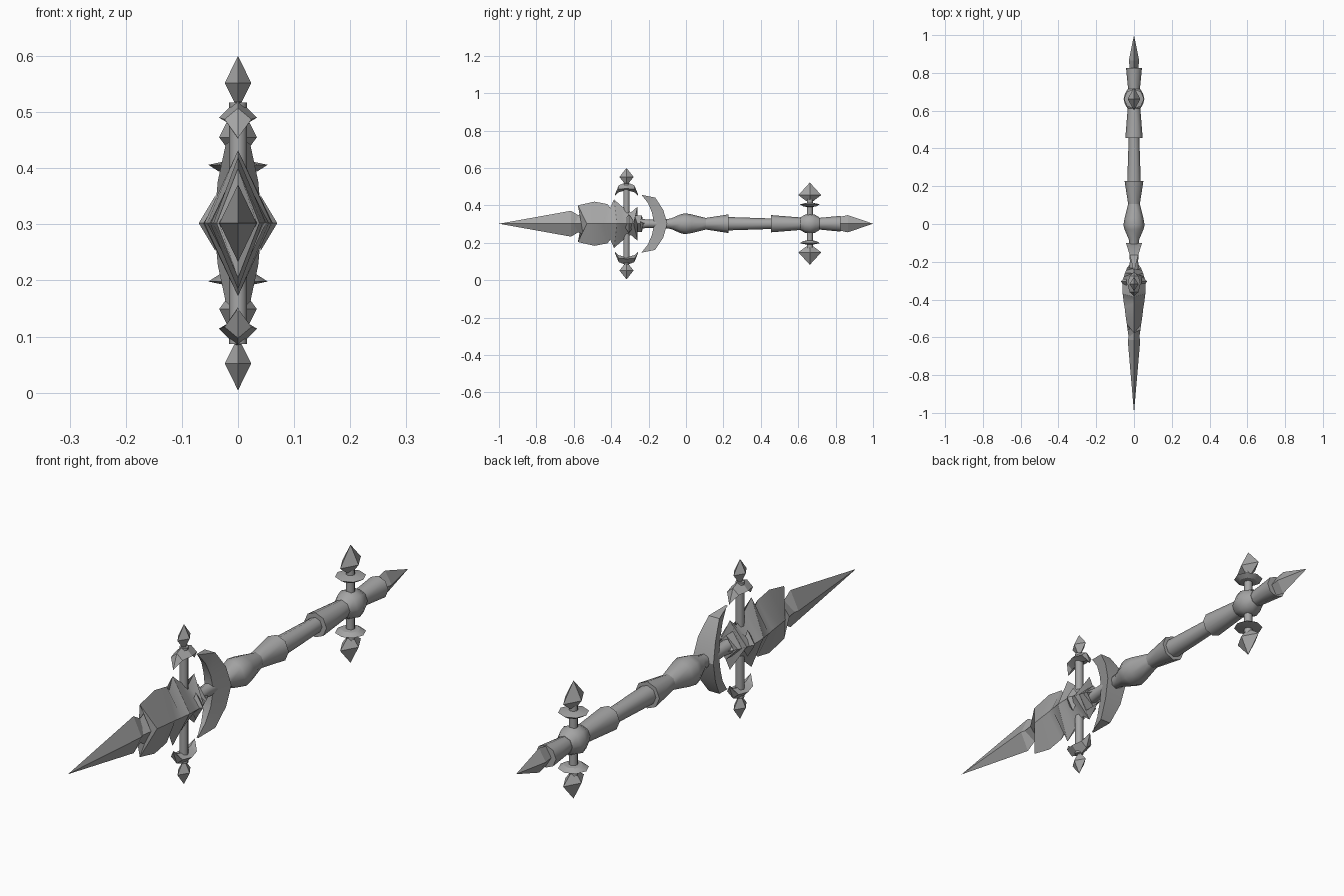
import bpy, bmesh, math
from mathutils import Vector

cube = bpy.data.objects.get("Cube")
if cube:
    bpy.data.objects.remove(cube, do_unlink=True)

MID = 0.302        # height of the shaft axis
FRONT, REAR = -0.318, 0.662   # where the two cross rods sit

metal = bpy.data.materials.new("grey_metal")
metal.use_nodes = True
GREY = (0.38, 0.38, 0.38, 1)
metal.diffuse_color = GREY
metal.node_tree.nodes["Principled BSDF"].inputs["Base Color"].default_value = GREY


def loft(name, rings, smooth=0):
    """Skin a list of equal-sized rings and cap both ends."""
    bm = bmesh.new()
    loops = [[bm.verts.new(p) for p in ring] for ring in rings]
    n = len(loops[0])
    for a, b in zip(loops, loops[1:]):
        for i in range(n):
            j = (i + 1) % n
            bm.faces.new((a[i], a[j], b[j], b[i]))
    bm.faces.new(loops[0])
    bm.faces.new(loops[-1])
    bmesh.ops.remove_doubles(bm, verts=bm.verts, dist=1e-5)
    bmesh.ops.recalc_face_normals(bm, faces=bm.faces)
    mesh = bpy.data.meshes.new(name)
    bm.to_mesh(mesh)
    bm.free()
    obj = bpy.data.objects.new(name, mesh)
    bpy.context.collection.objects.link(obj)
    mesh.materials.append(metal)
    if smooth:
        bpy.ops.object.select_all(action='DESELECT')
        obj.select_set(True)
        bpy.context.view_layer.objects.active = obj
        bpy.ops.object.shade_smooth_by_angle(angle=math.radians(smooth))
    return obj


def along_y(name, profile, sides=8, flat=1, smooth=50):
    """Turned part on the shaft axis; profile is (y, radius)."""
    turns = [math.tau * i / sides for i in range(sides)]
    loft(name, [[Vector((r * flat * math.cos(t), y, MID + r * math.sin(t)))
                 for t in turns] for y, r in profile], smooth)


def along_z(name, y, sign, profile, sides=8, flat=1, smooth=50):
    """Turned part on a cross rod; profile is (distance from axis, radius)."""
    turns = [math.tau * i / sides for i in range(sides)]
    loft(name, [[Vector((r * flat * math.cos(t), y + r * math.sin(t), MID + sign * h))
                 for t in turns] for h, r in profile], smooth)


# Shaft pieces, front to back
along_y("neck", [(-0.28, 0.03), (-0.2, 0.022), (-0.13, 0.025)])
along_y("grip_bulb", [(-0.13, 0.022), (-0.08, 0.028), (-0.03, 0.05), (-0.005, 0.056),
                      (0.03, 0.05), (0.11, 0.03)])
along_y("grip_flare", [(0.1, 0.03), (0.228, 0.05), (0.228, 0.034)])
along_y("shaft", [(0.22, 0.036), (0.46, 0.028)])
along_y("rear_sleeve", [(0.455, 0.028), (0.455, 0.046), (0.63, 0.032)])
along_y("rear_hub", [(0.61, 0.033), (0.635, 0.048), (0.662, 0.055), (0.69, 0.048), (0.715, 0.033)])
along_y("rear_socket", [(0.7, 0.03), (0.825, 0.042), (0.825, 0.02)])

# Pointed ends
along_y("rear_spike", [(0.815, 0.035), (0.865, 0.046), (1.0, 0)], 4, 0.6, 0)
along_y("spear_point", [(-1.0, 0), (-0.615, 0.069), (-0.55, 0.03)], 4, 0.48, 0)

# Winged head: (edge y, edge height, ridge y, ridge half width)
head = [(-0.6, 0.035, -0.6, 0.028), (-0.55, 0.058, -0.56, 0.034),
        (-0.578, 0.098, -0.53, 0.038), (-0.49, 0.118, -0.49, 0.044),
        (-0.42, 0.105, -0.44, 0.05), (-0.405, 0.085, -0.41, 0.055),
        (-0.385, 0.13, -0.37, 0.06), (-0.345, 0.095, -0.34, 0.062),
        (-0.295, 0.06, -0.305, 0.062), (-0.258, 0.092, -0.28, 0.054),
        (-0.275, 0.045, -0.26, 0.048), (-0.235, 0.045, -0.245, 0.042),
        (-0.25, 0.022, -0.23, 0.036), (-0.21, 0, -0.21, 0.02)]
loft("winged_head", [[(0, y, MID + h), (w, ry, MID), (0, y, MID - h), (-w, ry, MID)]
                     for y, h, ry, w in head], 35)

# Small gem on each cheek of the head
for side, word in ((1, "left"), (-1, "right")):
    rings = []
    for x, s in ((0.04, 1), (0.07, 0)):
        rings.append([(side * x, -0.305 + dy * s, MID + dz * s)
                      for dy, dz in ((0.035, 0), (0, 0.05), (-0.035, 0), (0, -0.05))])
    loft(word + "_cheek_gem", rings)

# Crescent guard: (height, outer y, inner y, half width), mirrored about the axis
half = [(0.155, 0.152, -0.24, -0.236, 0.004), (0.14, 0.11, -0.165, -0.203, 0.022),
        (0.075, 0.06, -0.122, -0.182, 0.036)]
arc = ([(a, b, o, i, w) for a, b, o, i, w in half] + [(0, 0, -0.1, -0.17, 0.043)]
       + [(-a, -b, o, i, w) for a, b, o, i, w in reversed(half)])
loft("crescent_guard", [[(w, o, MID + a), (w * 0.4, i, MID + b),
                         (-w * 0.4, i, MID + b), (-w, o, MID + a)]
                        for a, b, o, i, w in arc], 25)

# Cross rods with their caps, collars and finials, above and below
for s, word in ((1, "upper"), (-1, "lower")):
    along_z(word + "_front_rod", FRONT, s, [(0, 0.016), (0.215, 0.016)])
    along_z(word + "_front_finial", FRONT, s,
            [(0.21, 0.006), (0.25, 0.038), (0.298, 0)], 4, 0.62, 0)
    # Hooked cap: (y offset, outer height, side height, inner height, half width)
    hook = [(0.062, 0.157, 0.155, 0.15, 0.002), (0.042, 0.205, 0.185, 0.168, 0.024)]
    cap = ([(-d, *rest) for d, *rest in hook] + [(0, 0.222, 0.188, 0.18, 0.034)]
           + hook[::-1])
    loft(word + "_front_cap", [[(0, FRONT + d, MID + s * o), (w, FRONT + d, MID + s * m),
                                (0, FRONT + d, MID + s * i), (-w, FRONT + d, MID + s * m)]
                               for d, o, m, i, w in cap], 25)
    along_z(word + "_rear_rod", REAR, s, [(0, 0.016), (0.14, 0.016)])
    along_z(word + "_rear_collar", REAR, s,
            [(0.09, 0.015), (0.092, 0.034), (0.104, 0.053), (0.112, 0.015)], 8, 1, 25)
    along_z(word + "_rear_finial", REAR, s,
            [(0.122, 0.02), (0.153, 0.061), (0.22, 0)], 4, 0.55, 0)
